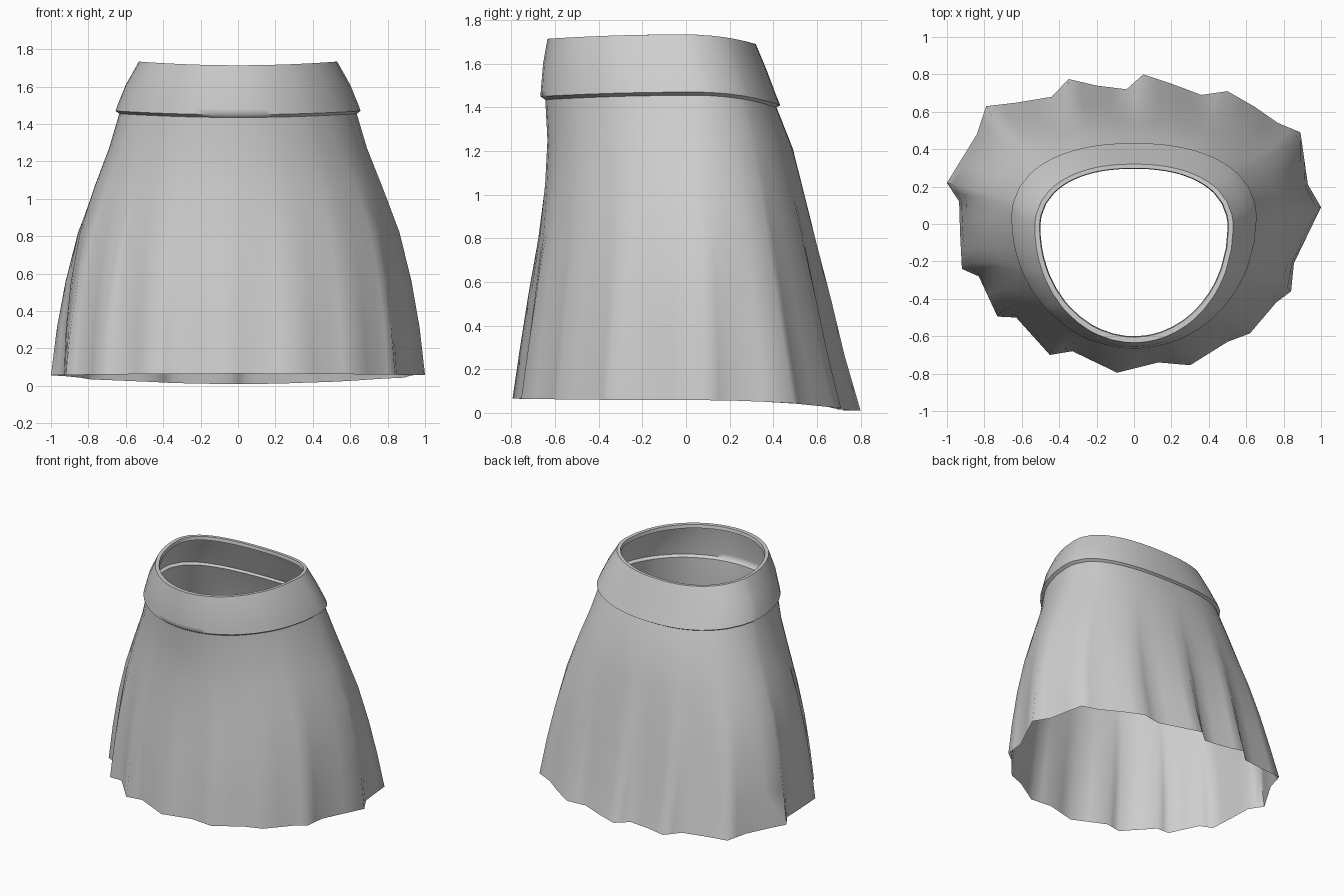
import bpy, bmesh, math

if "Cube" in bpy.data.objects:
    bpy.data.objects.remove(bpy.data.objects["Cube"])

# One grey cloth material
cloth = bpy.data.materials.new("grey cloth")
cloth.diffuse_color = (0.62, 0.62, 0.62, 1)
cloth.use_nodes = True
cloth.node_tree.nodes["Principled BSDF"].inputs["Base Color"].default_value = cloth.diffuse_color

# Pleated hem outline, counter-clockwise from the right side
HEM = [(1.0, .09), (.93, .21), (.89, .49), (.77, .54), (.64, .63), (.50, .71), (.36, .69),
       (.20, .75), (.05, .80), (-.04, .72), (-.20, .74), (-.35, .775), (-.44, .68),
       (-.62, .65), (-.79, .63), (-.84, .48), (-1.0, .22), (-.935, .12), (-.93, -.05),
       (-.92, -.24), (-.83, -.28), (-.73, -.495), (-.63, -.50), (-.45, -.70), (-.33, -.68),
       (-.09, -.795), (.13, -.74), (.30, -.755), (.50, -.63), (.62, -.585), (.76, -.42),
       (.84, -.36), (.855, -.21)]

# Rings: half width, front y, back y, y of widest point, z at front, side, back, pleat depth
BAND = [(.500, -.600, .295, -.02, 1.690, 1.705, 1.665, 0),
        (.505, -.605, .298, -.02, 1.714, 1.732, 1.690, 0),
        (.530, -.635, .320, -.02, 1.714, 1.734, 1.690, 0),
        (.600, -.655, .370, .00, 1.600, 1.610, 1.570, 0),
        (.645, -.665, .415, .03, 1.480, 1.500, 1.450, 0),
        (.655, -.667, .432, .03, 1.450, 1.470, 1.410, 0),
        (.635, -.645, .415, .03, 1.435, 1.455, 1.400, 0)]
BODY = [BAND[-1],
        (.690, -.635, .490, .04, 1.250, 1.270, 1.210, 0),
        (.770, -.645, .540, .06, 1.050, 1.060, 1.000, .06),
        (.850, -.670, .585, .08, .800, .820, .780, .25),
        (.900, -.705, .640, .09, .550, .560, .520, .5),
        (.930, -.735, .690, .10, .300, .310, .260, .75),
        (.945, -.760, .750, .10, .065, .058, .010, 1)]


def egg(row, t):
    """Point on a rounded ring, squarer at the back than at the front."""
    a, front, back, cy = row[:4]
    c, s = math.cos(t), math.sin(t)
    p = 2 / 2.25 if s > 0 else 1
    depth = back - cy if s > 0 else cy - front
    return (a * math.copysign(abs(c) ** p, c),
            cy + depth * math.copysign(abs(s) ** p, s))


# Columns: ring parameter plus pleat offset, two per hem segment
columns = []
for i, (x0, y0) in enumerate(HEM):
    x1, y1 = HEM[(i + 1) % len(HEM)]
    for f in (0, .5):
        x, y = x0 + (x1 - x0) * f, y0 + (y1 - y0) * f
        a, front, back, cy = BODY[-1][:4]
        depth = back - cy if y > cy else cy - front
        t = math.atan2((y - cy) / depth, x / a)
        ex, ey = egg(BODY[-1], t)
        columns.append((t, x - ex, y - ey))


def loft(name, rows):
    """Skin the rings from top to bottom."""
    bm = bmesh.new()
    rings = []
    for row in rows:
        zf, zs, zb, w = row[4:]
        ring = []
        for t, dx, dy in columns:
            x, y = egg(row, t)
            s = math.sin(t)
            z = zs + ((zb if s > 0 else zf) - zs) * s * s
            ring.append(bm.verts.new((x + dx * w, y + dy * w, z)))
        rings.append(ring)
    n = len(columns)
    for up, low in zip(rings, rings[1:]):
        for i in range(n):
            j = (i + 1) % n
            bm.faces.new((up[i], low[i], low[j], up[j]))
    mesh = bpy.data.meshes.new(name)
    bm.to_mesh(mesh)
    bm.free()
    mesh.materials.append(cloth)
    ob = bpy.data.objects.new(name, mesh)
    bpy.context.collection.objects.link(ob)
    bpy.ops.object.select_all(action='DESELECT')
    ob.select_set(True)
    bpy.context.view_layer.objects.active = ob
    bpy.ops.object.shade_smooth_by_angle(angle=math.radians(60))


loft("waistband", BAND)    # band with folded rim and tucked lower lip
loft("skirt_body", BODY)   # flared, pleated cloth
